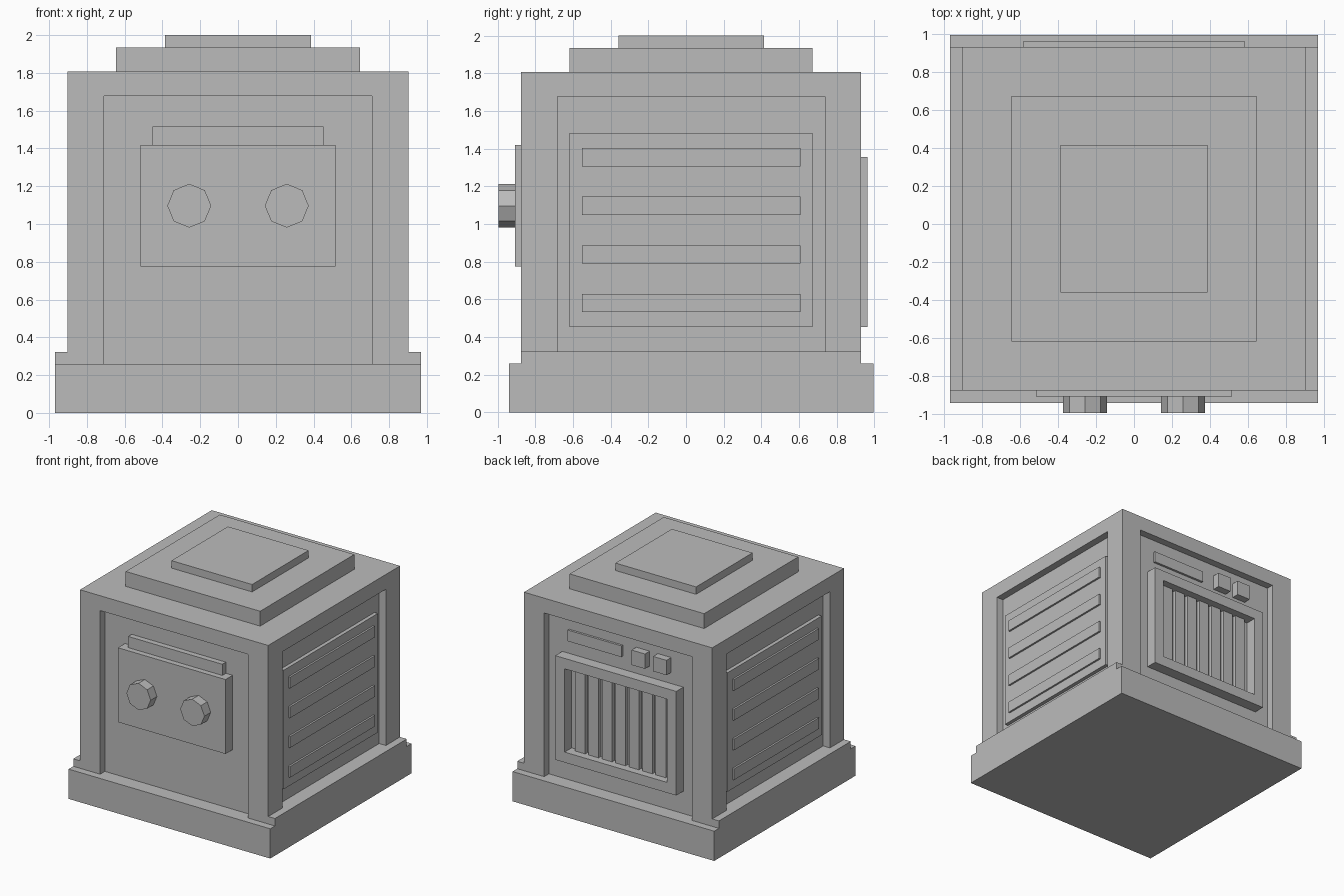
import bpy, bmesh, math
from mathutils import Matrix, Vector

if "Cube" in bpy.data.objects:
    bpy.data.objects.remove(bpy.data.objects["Cube"])

U = 2 / 31          # grid unit of the model
CY = 0.0275         # y of the cabinet centre

grey = bpy.data.materials.new("plain_grey")
grey.diffuse_color = (0.5, 0.5, 0.5, 1)
grey.use_nodes = True
grey.node_tree.nodes["Principled BSDF"].inputs["Base Color"].default_value = grey.diffuse_color


def finish(bm, name):
    """Scale from grid units, centre and link the mesh."""
    bm.transform(Matrix.Translation((0, CY, 0)) @ Matrix.Scale(U, 4))
    bmesh.ops.recalc_face_normals(bm, faces=bm.faces)
    me = bpy.data.meshes.new(name)
    bm.to_mesh(me)
    bm.free()
    me.materials.append(grey)
    ob = bpy.data.objects.new(name, me)
    bpy.context.collection.objects.link(ob)
    return ob


def box(name, x0, x1, y0, y1, z0, z1):
    lo, hi = Vector((x0, y0, z0)), Vector((x1, y1, z1))
    bm = bmesh.new()
    m = Matrix.Translation((lo + hi) / 2) @ Matrix.Diagonal((*(hi - lo), 1))
    bmesh.ops.create_cube(bm, size=1, matrix=m)
    return finish(bm, name)


def side_box(name, s, x0, x1, *rest):
    """Box on the left (s = -1) or right (s = 1) side."""
    a, b = sorted((s * x0, s * x1))
    return box(name, a, b, *rest)


# Base, cabinet core and stepped lid
box("base", -15, 15, -15, 15, 0, 4)
box("cabinet_core", -13, 13, -13, 13, 4, 27)
box("top_rim", -14, 14, -14, 14, 26, 28)
box("lid_lower", -10, 10, -10, 10, 28, 30)
box("lid_upper", -6, 6, -6, 6, 30, 31)

for s, side in ((-1, "left"), (1, "right")):
    # Corner posts
    for t, end in ((-1, "front"), (1, "back")):
        y0, y1 = sorted((t * 11, t * 14))
        side_box(f"{end}_{side}_post", s, 11, 14, y0, y1, 4, 26)
    # Side sill, raised panel and flat slats
    side_box(f"{side}_sill", s, 13, 15, -14, 14, 4, 5)
    side_box(f"{side}_panel", s, 13, 13.5, -10, 10, 7, 23)
    for i in range(4):
        z = 9 + 4 * i
        side_box(f"{side}_slat_{i + 1}", s, 13.5, 13.75, -9, 9, z - 0.75, z + 0.75)

# Front control plate with ledge
box("front_plate", -8, 8, -14.5, -13, 12, 22)
box("front_ledge", -7, 7, -13.75, -13, 22, 23.5)

# Eight-sided knobs
for s, side in ((-1, "left"), (1, "right")):
    bm = bmesh.new()
    m = Matrix.Translation((s * 4, -15.17, 17)) @ Matrix.Rotation(math.pi / 2, 4, "X")
    bmesh.ops.create_cone(bm, cap_ends=True, segments=8, radius1=1.8, radius2=1.8,
                          depth=1.35, matrix=m)
    top = max(bm.verts, key=lambda v: v.co.z)
    finish(bm, f"{side}_knob")

# Back grille: four frame bars and seven vertical bars
for s, side in ((-1, "left"), (1, "right")):
    side_box(f"grille_frame_{side}", s, 7.6, 9, 13, 14.5, 7, 21)
box("grille_frame_bottom", -7.6, 7.6, 13, 14.5, 7, 8.4)
box("grille_frame_top", -7.6, 7.6, 13, 14.5, 19.6, 21)
for i in range(7):
    x = 2 * (i - 3)
    box(f"grille_bar_{i + 1}", x - 0.75, x + 0.75, 13, 13.5, 8.4, 19.6)

# Back label plate and two buttons
box("back_label_plate", 0, 8, 13, 13.3, 22.75, 24.25)
for i, x in enumerate((-3, -6.2)):
    box(f"back_button_{i + 1}", x - 1, x + 1, 13, 14, 22.5, 24.5)
